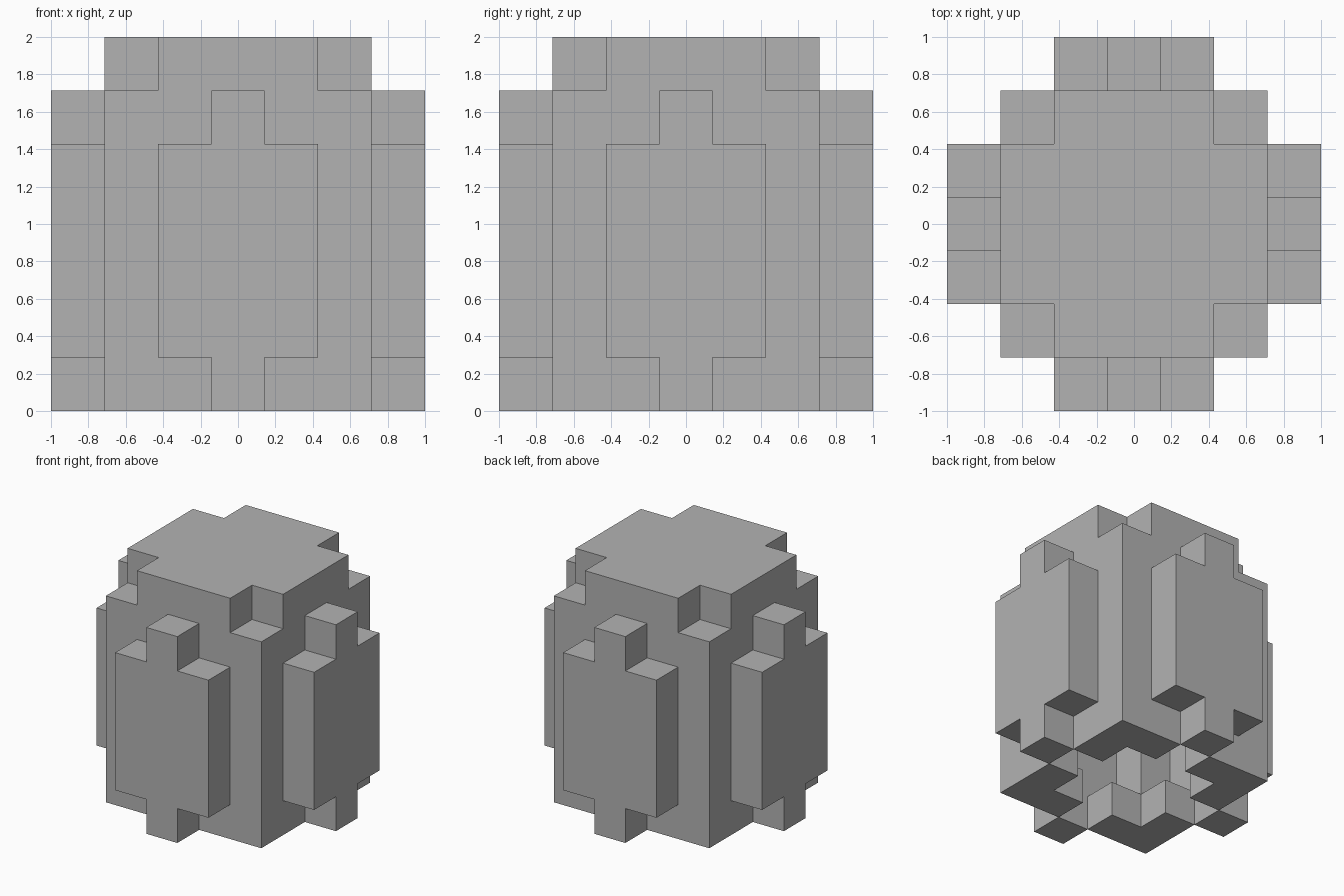
import bpy
import bmesh
import math
from mathutils import Matrix, Vector

cube = bpy.data.objects.get("Cube")
if cube:
    bpy.data.objects.remove(cube, do_unlink=True)

U = 2 / 7  # edge of one block; all sizes below are in blocks

grey = bpy.data.materials.new("stone_grey")
grey.use_nodes = True
colour = (0.45, 0.45, 0.45, 1)
grey.diffuse_color = colour
grey.node_tree.nodes["Principled BSDF"].inputs["Base Color"].default_value = colour


def add_prism(bm, outline, start, depth, axes):
    """Extrude a flat outline; axes maps outline a, outline b and depth to x, y, z."""
    m = Matrix(axes).transposed()
    face = bm.faces.new([bm.verts.new(m @ Vector((a, b, start))) for a, b in outline])
    ext = bmesh.ops.extrude_face_region(bm, geom=[face])
    moved = [v for v in ext["geom"] if isinstance(v, bmesh.types.BMVert)]
    bmesh.ops.translate(bm, verts=moved, vec=m @ Vector((0, 0, depth)))


def make_object(name, bm, turn=0):
    bmesh.ops.recalc_face_normals(bm, faces=bm.faces)
    bmesh.ops.transform(bm, verts=bm.verts,
                        matrix=Matrix.Rotation(math.radians(turn), 4, "Z") @ Matrix.Scale(U, 4))
    mesh = bpy.data.meshes.new(name)
    bm.to_mesh(mesh)
    bm.free()
    mesh.materials.append(grey)
    bpy.context.collection.objects.link(bpy.data.objects.new(name, mesh))


FLAT = ((1, 0, 0), (0, 1, 0), (0, 0, 1))
FRONT = ((1, 0, 0), (0, 0, 1), (0, -1, 0))

# Lid: a square slab with notched corners
quarter = [(2.5, 1.5), (1.5, 1.5), (1.5, 2.5)]
lid = quarter + [(-x, y) for x, y in reversed(quarter)]
lid += [(-x, -y) for x, y in lid]
bm = bmesh.new()
add_prism(bm, lid, 6, 1, FLAT)
make_object("lid", bm)

# Raised side panel with a tab above and below
half = [(0.5, 0), (0.5, 1), (1.5, 1), (1.5, 5), (0.5, 5), (0.5, 6)]
panel = half + [(-x, z) for x, z in reversed(half)]

# Corner post: square column with an L-shaped foot and head, open between posts
column = [(1.5, -2.5), (2.5, -2.5), (2.5, -1.5), (1.5, -1.5)]
bracket = [(0.5, -2.5), (2.5, -2.5), (2.5, -0.5),
           (1.5, -0.5), (1.5, -1.5), (0.5, -1.5)]

for i, (side, corner) in enumerate([("front", "front_left"), ("left", "back_left"),
                                    ("back", "back_right"), ("right", "front_right")]):
    bm = bmesh.new()
    add_prism(bm, panel, 2.5, 1, FRONT)
    make_object(side + "_panel", bm, 90 * i)

    bm = bmesh.new()
    add_prism(bm, bracket, 0, 1, FLAT)
    add_prism(bm, column, 1, 4, FLAT)
    add_prism(bm, bracket, 5, 1, FLAT)
    make_object(corner + "_post", bm, 90 * i)
